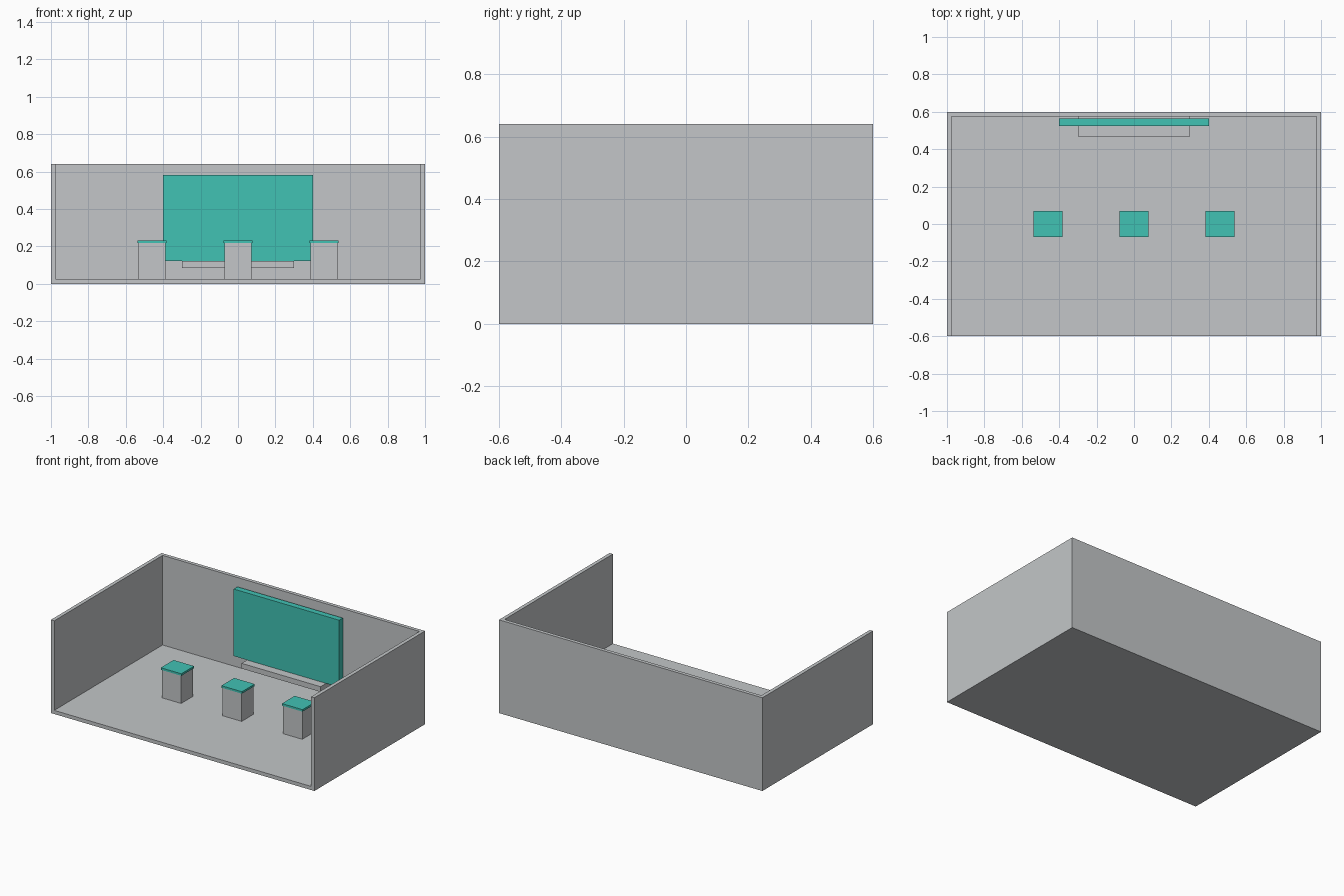
import bpy

default = bpy.data.objects.get("Cube")
if default:
    bpy.data.objects.remove(default, do_unlink=True)


def material(name, rgb):
    mat = bpy.data.materials.new(name)
    mat.use_nodes = True
    color = (*rgb, 1.0)
    mat.diffuse_color = color
    mat.node_tree.nodes["Principled BSDF"].inputs["Base Color"].default_value = color
    return mat


def box(name, xs, ys, zs, mat):
    """Axis-aligned box given its (low, high) range on each axis."""
    ranges = (xs, ys, zs)
    bpy.ops.mesh.primitive_cube_add(size=1)
    obj = bpy.context.object
    obj.name = obj.data.name = name
    for v in obj.data.vertices:
        v.co = [r[0] if c < 0 else r[1] for c, r in zip(v.co, ranges)]
    obj.data.materials.append(mat)
    return obj


grey = material("light_grey", (0.546, 0.565, 0.578))
teal = material("teal", (0.053, 0.539, 0.456))

WALL = 0.025
HALF_X, HALF_Y, HEIGHT = 1.0, 0.6, 0.64

# Room shell: a solid block hollowed out, open at the front and top
room = box("room_shell", (-HALF_X, HALF_X), (-HALF_Y, HALF_Y), (0, HEIGHT), grey)
cutter = box("room_cutter", (WALL - HALF_X, HALF_X - WALL),
             (-HALF_Y - 0.2, HALF_Y - WALL), (WALL, HEIGHT + 0.2), grey)
cutter.hide_render = True
hollow = room.modifiers.new("hollow", 'BOOLEAN')
hollow.operation = 'DIFFERENCE'
hollow.solver = 'EXACT'
hollow.object = cutter
bpy.context.view_layer.objects.active = room
bpy.ops.object.modifier_apply(modifier=hollow.name)
bpy.data.objects.remove(cutter, do_unlink=True)

# Display panel and the shelf under it on the back wall
box("display_panel", (-0.4, 0.4), (0.525, 0.565), (0.122, 0.582), teal)
box("wall_shelf", (-0.3, 0.3), (0.467, HALF_Y - WALL), (0.085, 0.121), grey)

# Row of three pedestals with overhanging tops
for side, x in (("right", -0.46), ("middle", 0), ("left", 0.46)):
    box(f"{side}_pedestal", (x - 0.073, x + 0.073), (-0.064, 0.064), (WALL, 0.218), grey)
    box(f"{side}_pedestal_top", (x - 0.078, x + 0.078), (-0.069, 0.069), (0.218, 0.232), teal)
